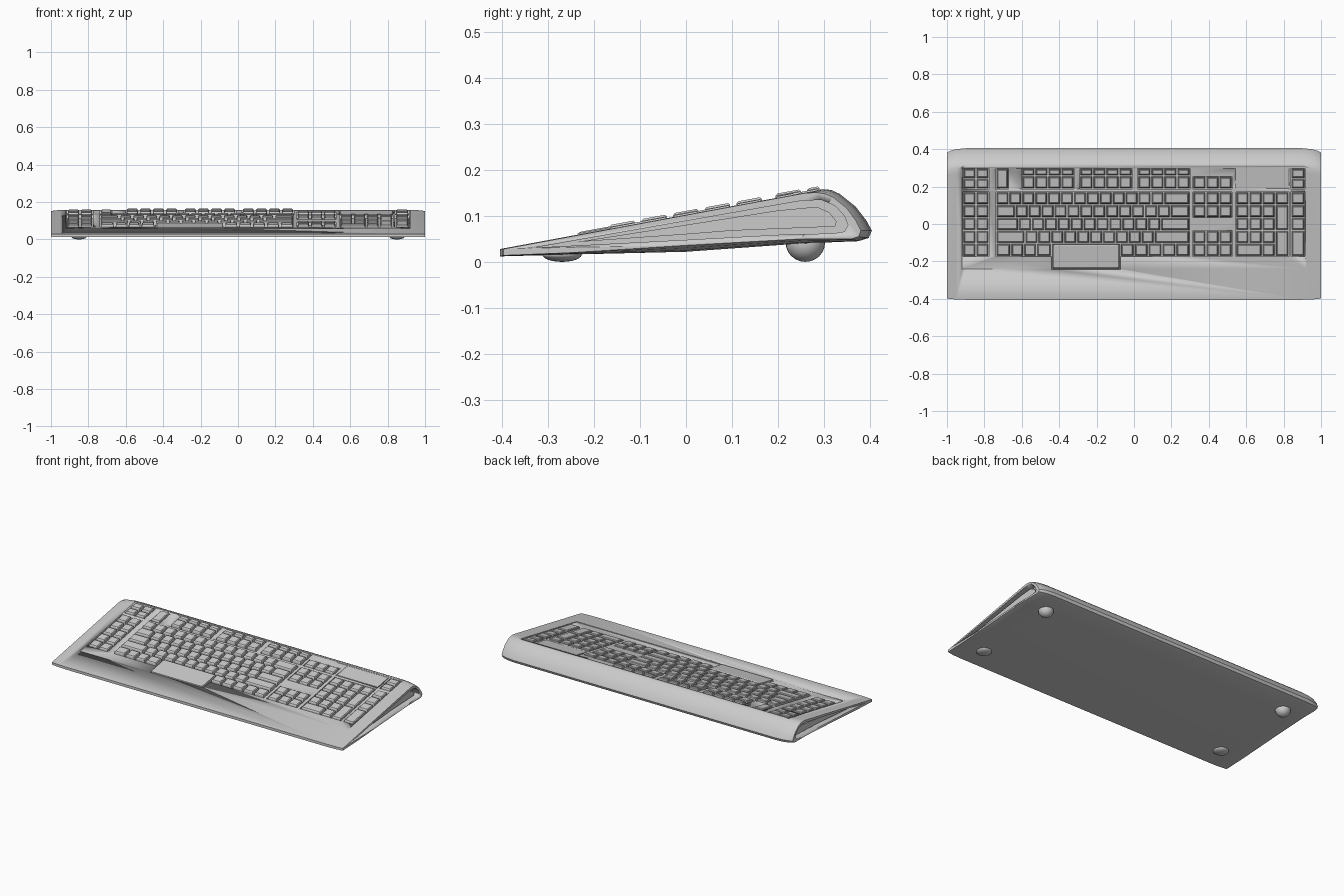
import bpy, bmesh

if "Cube" in bpy.data.objects:
    bpy.data.objects.remove(bpy.data.objects["Cube"])

def surf(y):
    # height of the sloping top surface
    return 0.103 + 0.185 * y

def make(name, bm, angle=0.6):
    bmesh.ops.recalc_face_normals(bm, faces=bm.faces)
    me = bpy.data.meshes.new(name)
    bm.to_mesh(me)
    bm.free()
    ob = bpy.data.objects.new(name, me)
    bpy.context.collection.objects.link(ob)
    bpy.context.view_layer.objects.active = ob
    bpy.ops.object.select_all(action='DESELECT')
    ob.select_set(True)
    bpy.ops.object.shade_smooth_by_angle(angle=angle)
    return ob

def loft(bm, loops):
    rings = [[bm.verts.new(p) for p in lp] for lp in loops]
    n = len(rings[0])
    for a, b in zip(rings, rings[1:]):
        for i in range(n):
            j = (i + 1) % n
            bm.faces.new((a[i], a[j], b[j], b[i]))
    bm.faces.new(rings[0])
    bm.faces.new(rings[-1])

def block(bm, r, levels):
    # rectangle r lofted through (height above surface, inset) levels
    x0, x1, y0, y1 = r
    loft(bm, [[(x, y, surf(y) + h) for x, y in
               ((x0 + i, y0 + i), (x1 - i, y0 + i), (x1 - i, y1 - i), (x0 + i, y1 - i))]
              for h, i in levels])

def cut(target, bm):
    cutter = make("cutter", bm)
    cutter.hide_render = True
    m = target.modifiers.new("cut", 'BOOLEAN')
    m.operation, m.solver, m.object = 'DIFFERENCE', 'EXACT', cutter
    bpy.context.view_layer.objects.active = target
    bpy.ops.object.modifier_apply(modifier=m.name)
    bpy.data.objects.remove(cutter)

# Body: side profile lofted across, pinched at both ends
mid = [(-.405, .012), (-.405, .028), (.27, .153), (.30, .159), (.318, .156), (.335, .148),
       (.37, .12), (.393, .09), (.405, .068), (.398, .052), (.375, .045), (.25, .04), (0, .022), (-.25, .016)]
end = [(-.398, .014), (-.398, .028), (.26, .15), (.285, .151), (.303, .148), (.32, .141),
       (.35, .117), (.37, .09), (.381, .068), (.376, .055), (.36, .05), (.25, .05), (0, .036), (-.25, .02)]
loops = []
for x, t in ((-1, 1), (-.985, .6), (-.95, .2), (-.9, 0), (.9, 0), (.95, .2), (.985, .6), (1, 1)):
    loops.append([(x, a[0] + (b[0] - a[0]) * t, a[1] + (b[1] - a[1]) * t) for a, b in zip(mid, end)])
bm = bmesh.new()
loft(bm, loops)
body = make("body", bm)

# Shallow deck recess
bm = bmesh.new()
block(bm, (-.92, .92, -.24, .305), [(-.004, 0), (.05, 0)])
cut(body, bm)

# Side hollows with a raised inner wedge
hollow = [(-.33, .031), (.25, .133), (.295, .135), (.325, .122), (.345, .1), (.353, .08),
          (.345, .066), (.32, .062), (.2, .059), (0, .048)]
wedge = [(-.24, .043), (.2, .112), (.285, .12), (.312, .108), (.328, .088), (.325, .077), (.1, .068), (0, .06)]
for s, side in ((-1, "left"), (1, "right")):
    bm = bmesh.new()
    loft(bm, [[(s * x, y, z) for y, z in hollow] for x in (.955, 1.05)])
    cut(body, bm)
    bm = bmesh.new()
    loft(bm, [[(s * x, y, z) for y, z in wedge] for x in (.94, .982)])
    make(side + "_side_wedge", bm)

# Key layout helpers: cells are (x0, x1, y0, y1)
def grid(x0, x1, cols, y0, y1, rows):
    dx, dy = (x1 - x0) / cols, (y1 - y0) / rows
    return [(x0 + i * dx, x0 + (i + 1) * dx, y0 + j * dy, y0 + (j + 1) * dy)
            for i in range(cols) for j in range(rows)]

def row(x0, x1, y0, y1, widths):
    k, out = (x1 - x0) / sum(widths), []
    for w in widths:
        out.append((x0, x0 + w * k, y0, y0 + (y1 - y0)))
        x0 += w * k
    return out

P, TOP, BOT = .07, .172, -.173
P = (TOP - BOT) / 5
Y = [TOP - i * P for i in range(6)]
main = []
for i, w in enumerate(([1] * 13 + [2], [1.5] + [1] * 12 + [1.5],
                       [1.75] + [1] * 11 + [2.25], [2.25] + [1] * 10 + [2.75])):
    main += row(-.738, .298, Y[i + 1], Y[i], w)
main += row(-.738, -.442, Y[5], Y[4], [1.15, 1, 1, 1.15])
main += row(-.073, .298, Y[5], Y[4], [1] * 5)

numpad = grid(.545, .755, 3, Y[4], Y[0], 4) + grid(.755, .828, 1, Y[1], Y[0], 1)
numpad += [(.755, .828, Y[3], Y[1]), (.755, .828, Y[5], Y[3]),
           (.545, .685, Y[5], Y[4]), (.685, .755, Y[5], Y[4])]

# name: (cells, key height above the surface)
clusters = {
    "main_keys": (main, .008),
    "numpad_keys": (numpad, .003),
    "left_macro_keys": (grid(-.915, -.775, 2, Y[5], Y[0], 5), .003),
    "left_top_keys": (grid(-.915, -.775, 2, .188, .298, 2), .003),
    "escape_key": ([(-.738, -.67, .188, .298)], .003),
    "navigation_top_keys": (grid(.315, .525, 3, .188, .255, 1), .004),
    "navigation_keys": (grid(.315, .525, 3, Y[2], Y[0], 2), .004),
    "arrow_keys": (grid(.315, .525, 3, Y[5], Y[3], 2), .004),
    "right_top_keys": (grid(.84, .915, 1, .188, .298, 2), .003),
    "right_macro_keys": (grid(.84, .915, 1, Y[3], Y[0], 3) + [(.84, .915, Y[5], Y[3])], .003),
}
for i, x in enumerate((-.6, -.29, .02)):
    clusters[f"function_keys_{i + 1}"] = (grid(x, x + .28, 4, .188, .257, 1), .009)
    clusters[f"media_keys_{i + 1}"] = (grid(x, x + .28, 4, .257, .298, 1), .008)

# Cut a well for each cluster and fill it with tapered keys
for name, (cells, h) in clusters.items():
    b = (min(c[0] for c in cells), max(c[1] for c in cells),
         min(c[2] for c in cells), max(c[3] for c in cells))
    bm = bmesh.new()
    block(bm, b, [(-.022, 0), (.05, 0)])
    cut(body, bm)
    bm = bmesh.new()
    for c in cells:
        block(bm, c, [(-.024, .004), (h - .004, .007), (h, .011)])
    make(name, bm, .3)

# Oversized space bar in its own well
bm = bmesh.new()
block(bm, (-.44, -.073, -.243, -.1), [(-.022, 0), (.05, 0)])
cut(body, bm)
bm = bmesh.new()
block(bm, (-.435, -.078, -.238, -.107), [(-.024, 0), (.002, .002), (.005, .007)])
make("space_bar", bm, .3)

# Display panel set in the deck
bm = bmesh.new()
block(bm, (.543, .828, .19, .298), [(-.009, 0), (.05, 0)])
cut(body, bm)
bm = bmesh.new()
block(bm, (.546, .825, .193, .295), [(-.012, 0), (-.003, 0)])
make("display_panel", bm)

# Feet: flat domes in front, round ones at the back
for sx, side in ((-1, "left"), (1, "right")):
    for y, rz, cz, pos in ((-.27, .016, .016, "front"), (.26, .042, .042, "back")):
        bpy.ops.mesh.primitive_uv_sphere_add(segments=24, ring_count=12, radius=1,
                                             location=(sx * .85, y, cz))
        foot = bpy.context.object
        foot.name = f"{pos}_{side}_foot"
        foot.scale = (.043, .043, rz)
        bpy.ops.object.shade_smooth()
